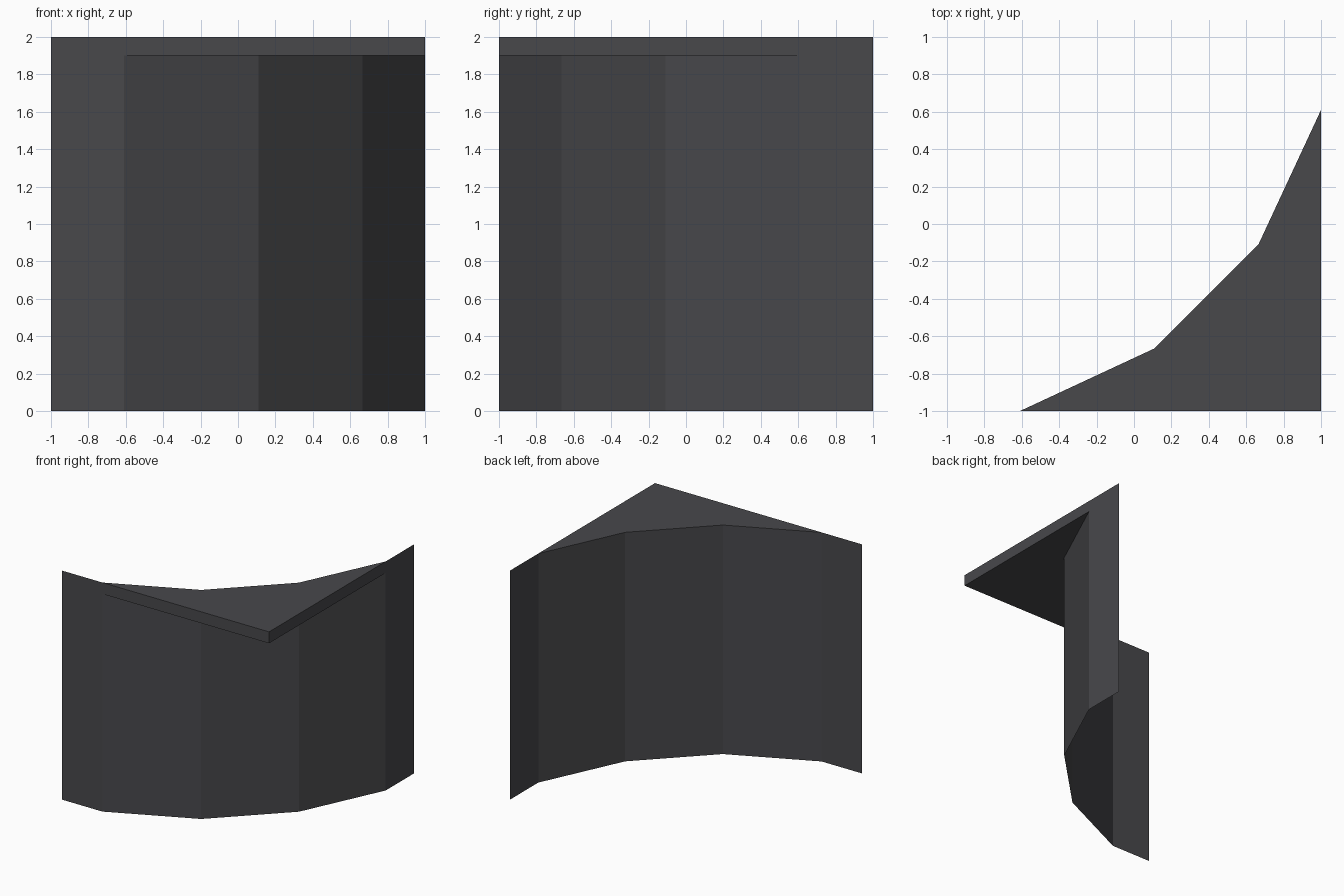
import bpy
import bmesh

if "Cube" in bpy.data.objects:
    bpy.data.objects.remove(bpy.data.objects["Cube"])

charcoal = bpy.data.materials.new("charcoal")
charcoal.diffuse_color = (0.065, 0.065, 0.071, 1)
charcoal.use_nodes = True
charcoal.node_tree.nodes["Principled BSDF"].inputs["Base Color"].default_value = charcoal.diffuse_color

# Curved path of the wall seen from above, symmetric about the diagonal
half = [(-1, -1), (-0.61, -1), (0.11, -0.665)]
path = half + [(-y, -x) for x, y in reversed(half)]


def finish(bm, name):
    mesh = bpy.data.meshes.new(name)
    bm.to_mesh(mesh)
    bm.free()
    mesh.materials.append(charcoal)
    obj = bpy.data.objects.new(name, mesh)
    bpy.context.collection.objects.link(obj)
    return obj


# Curved wall: a thin sheet
bm = bmesh.new()
low = [bm.verts.new((x, y, 0)) for x, y in path]
high = [bm.verts.new((x, y, 2)) for x, y in path]
for i in range(len(path) - 1):
    bm.faces.new((low[i], low[i + 1], high[i + 1], high[i]))
finish(bm, "curved_wall")

# Corner ledge: slab filling the outer corner at the top of the wall
bm = bmesh.new()
outline = [(1, -1)] + path[-2:0:-1]
base = bm.faces.new([bm.verts.new((x, y, 1.9)) for x, y in outline])
top = [bm.verts.new((x, y, 2)) for x, y in outline]
bm.faces.new(top)
n = len(outline)
bottom = list(base.verts)
# only the two outer sides; the wall closes the curved side
for i in (n - 1, 0):
    j = (i + 1) % n
    bm.faces.new((bottom[i], bottom[j], top[j], top[i]))
bmesh.ops.recalc_face_normals(bm, faces=bm.faces)
if any(f.normal.z < -0.5 and f.calc_center_median().z > 1.99 for f in bm.faces):
    bmesh.ops.reverse_faces(bm, faces=bm.faces)
finish(bm, "corner_ledge")
